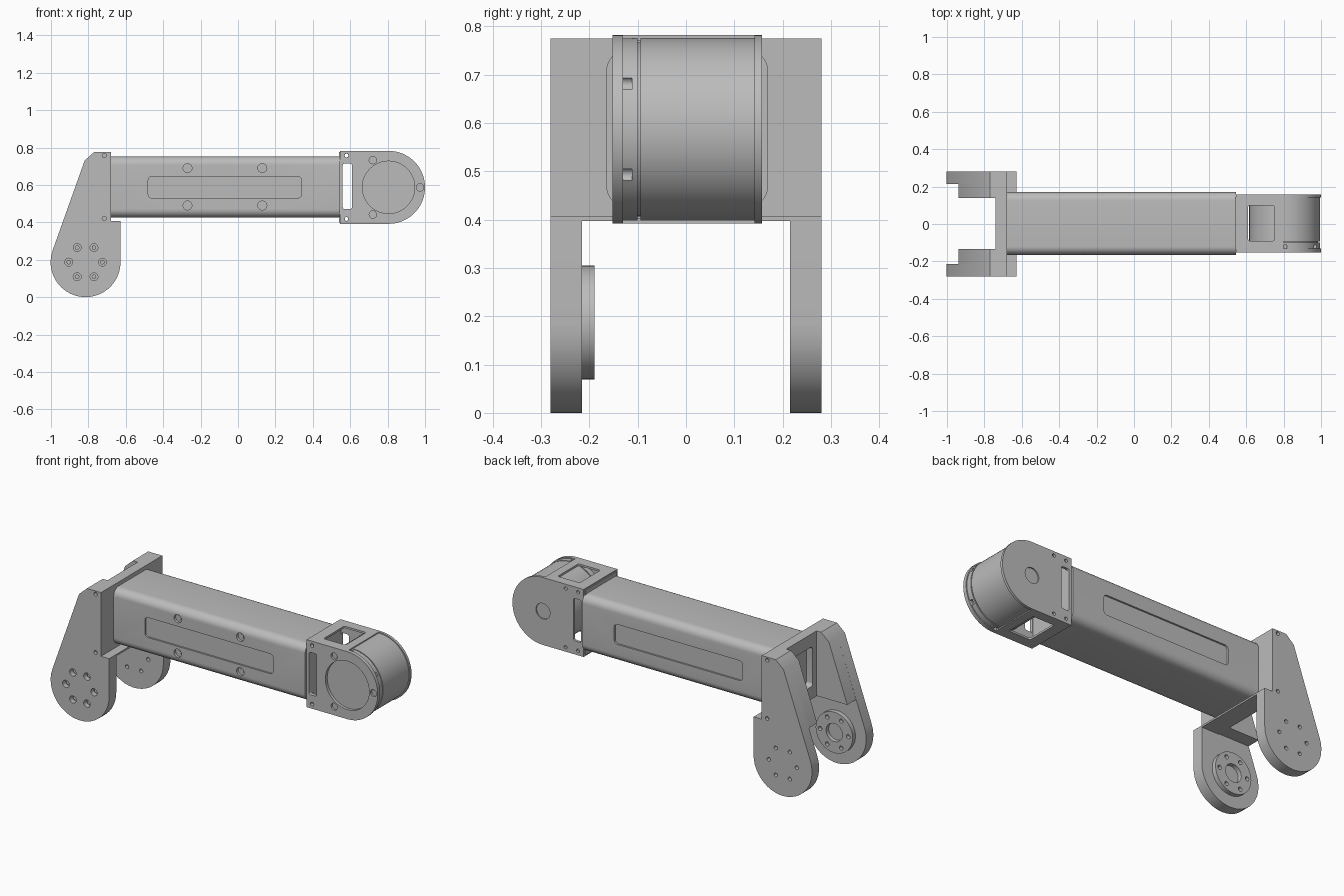
import bpy, bmesh
from math import sin, cos, pi, radians
from mathutils import Vector

default = bpy.data.objects.get("Cube")
if default:
    bpy.data.objects.remove(default, do_unlink=True)

gray = bpy.data.materials.new("machined gray")
gray.use_nodes = True
COLOR = (0.5, 0.5, 0.5, 1)
gray.diffuse_color = COLOR
gray.node_tree.nodes["Principled BSDF"].inputs["Base Color"].default_value = COLOR


# Outline helpers
def arc(cx, cz, r, start, end, n=24):
    angles = [radians(start + (end - start) * i / n) for i in range(n + 1)]
    return [(cx + r * cos(t), cz + r * sin(t)) for t in angles]


def circle(cx, cz, r, n=32):
    return arc(cx, cz, r, 0, 360, n)[:-1]


def rect(u0, u1, v0, v1, r=0):
    if not r:
        return [(u0, v0), (u1, v0), (u1, v1), (u0, v1)]
    return (arc(u1 - r, v1 - r, r, 0, 90, 8) + arc(u0 + r, v1 - r, r, 90, 180, 8)
            + arc(u0 + r, v0 + r, r, 180, 270, 8) + arc(u1 - r, v0 + r, r, 270, 360, 8))


def ring(cx, cz, radius, count, offset=0):
    return [(cx + radius * cos(radians(offset) + 2 * pi * i / count),
             cz + radius * sin(radians(offset) + 2 * pi * i / count)) for i in range(count)]


# Solid helpers: a solid is (outline, start, end, axis)
def make(name, solids):
    bm = bmesh.new()
    place = {"x": lambda u, v, w: (w, u, v),
             "y": lambda u, v, w: (u, w, v),
             "z": lambda u, v, w: (u, v, w)}
    for outline, start, end, axis in solids:
        low = [bm.verts.new(place[axis](u, v, start)) for u, v in outline]
        high = [bm.verts.new(place[axis](u, v, end)) for u, v in outline]
        bm.faces.new(low)
        bm.faces.new(high)
        for i in range(len(low)):
            j = (i + 1) % len(low)
            bm.faces.new((low[i], low[j], high[j], high[i]))
    bmesh.ops.recalc_face_normals(bm, faces=bm.faces)
    mesh = bpy.data.meshes.new(name)
    bm.to_mesh(mesh)
    bm.free()
    mesh.materials.append(gray)
    obj = bpy.data.objects.new(name, mesh)
    bpy.context.collection.objects.link(obj)
    return obj


def part(name, solid, cuts=()):
    obj = make(name, [solid])
    if cuts:
        cutter = make(name + "_cutter", cuts)
        cutter.hide_render = True
        mod = obj.modifiers.new("cut", "BOOLEAN")
        mod.operation = "DIFFERENCE"
        mod.solver = "EXACT"
        mod.object = cutter
        graph = bpy.context.evaluated_depsgraph_get()
        mesh = bpy.data.meshes.new_from_object(obj.evaluated_get(graph))
        obj.modifiers.clear()
        obj.data = mesh
        bpy.data.objects.remove(cutter, do_unlink=True)
    for poly in obj.data.polygons:
        poly.use_smooth = True
    obj.data.set_sharp_from_angle(angle=radians(30))
    return obj


def holes(points, r, start, end):
    return [(circle(u, v, r, 16), start, end, "y") for u, v in points]


# Rounded square tube with a shallow panel and screw holes
screws = [(x, z) for x in (-.27, .13) for z in (.49, .69)]
panel = rect(-.48, .34, .53, .645, .02)
part("arm_tube", (rect(-.165, .17, .425, .752, .045), -.69, .545, "x"),
     [(panel, -.2, -.155, "y"), (panel, .16, .2, "y")]
     + holes(screws, .024, -.2, -.15))
for i, (x, z) in enumerate(screws):
    part(f"arm_screw_{i}", (circle(x, z, .014, 16), -.155, -.146, "y"))

# Fork: cheek plates, thick upper blocks, cross wall and ledge
PX, PZ, PR = -.815, .187, .187
slant_top = [(-.77, .775), (-.82, .73)]
cheek = ([(-.68, .775)] + slant_top
         + arc(PX, PZ, PR, 160, 360) + [(-.628, .407), (-.68, .407)])
bolts = ring(PX, PZ, .09, 6)
corners = [(-.715, .757), (-.715, .42)]
part("front_cheek", (cheek, -.28, -.215, "y"),
     holes(bolts, .021, -.3, -.25) + holes(corners, .011, -.3, -.26))
part("rear_cheek", (cheek, .215, .28, "y"),
     holes(bolts, .011, .2, .3) + holes(corners, .011, .26, .3))
block = [(-.68, .775)] + slant_top + [(-.937, .4), (-.68, .4)]
part("front_block", (block, -.22, -.135, "y"))
part("rear_block", (block, .14, .22, "y"))
part("cross_wall", (rect(-.22, .22, .4, .775), -.74, -.68, "x"),
     [(rect(-.1, .1, .47, .7, .02), -.78, -.7, "x")])
part("cross_ledge", (rect(-.74, -.628, -.22, .22), .397, .407, "z"))
part("pivot_boss", (circle(PX, PZ, .118, 48), -.22, -.189, "y"),
     [(circle(PX, PZ, .052), -.213, -.15, "y")] + holes(bolts, .012, -.21, -.15))
for i, (x, z) in enumerate(bolts):
    part(f"fork_screw_{i}", (circle(x, z, .012, 16), -.26, -.245, "y"))

# Motor housing: drum, groove, front ring with notches
MX, MZ, MR = .805, .587, .195
part("motor_drum", (circle(MX, MZ, .189, 64), -.094, .15, "y"))
part("motor_groove", (circle(MX, MZ, .18, 64), -.105, -.09, "y"))
part("motor_ring", (circle(MX, MZ, .189, 64), -.135, -.1, "y"),
     holes(ring(MX, MZ, .189, 6, 30), .014, -.15, -.112))

# Motor bracket: round-ended side plates joined by top, bottom and end wall
d_shape = [(.545, MZ + MR), (.545, MZ - MR)] + arc(MX, MZ, MR, -90, 90, 40)
window = rect(.56, .61, .47, .715, .012)
frame_holes = [(.58, .757), (.58, .418)]
plate_screws = ring(MX, MZ, .168, 3, 0)
part("bracket_front_plate", (d_shape, -.152, -.13, "y"),
     [(window, -.2, -.1, "y"), (circle(MX, MZ, .14, 48), -.2, -.1, "y")]
     + holes(frame_holes, .011, -.2, -.1) + holes(plate_screws, .02, -.2, -.14))
part("bracket_rear_plate", (d_shape, .142, .157, "y"),
     [(window, .1, .2, "y"), (circle(MX, MZ, .045), .1, .2, "y")]
     + holes(frame_holes + [(.66, .757), (.66, .418)], .01, .1, .2))
for name, z in (("top", MZ + MR - .011), ("bottom", MZ - MR)):
    part(f"bracket_{name}_plate", (rect(.545, .8, -.135, .145), z, z + .011, "z"),
         [(rect(.61, .75, -.09, .1, .01), z - .05, z + .05, "z")])
part("bracket_end_wall", (rect(-.135, .145, .4, .775), .54, .558, "x"))

# Output disc with its bolt pattern and the plate screws
part("output_disc", (circle(MX, MZ, .127, 48), -.148, -.12, "y"),
     holes(ring(MX, MZ, .094, 8, 22), .012, -.2, -.138)
     + holes([(MX - .08, MZ), (MX + .045, MZ + .068), (MX + .045, MZ - .068)],
             .014, -.2, -.138))
for i, (x, z) in enumerate(plate_screws):
    part(f"plate_screw_{i}", (circle(x, z, .012, 16), -.142, -.136, "y"))
